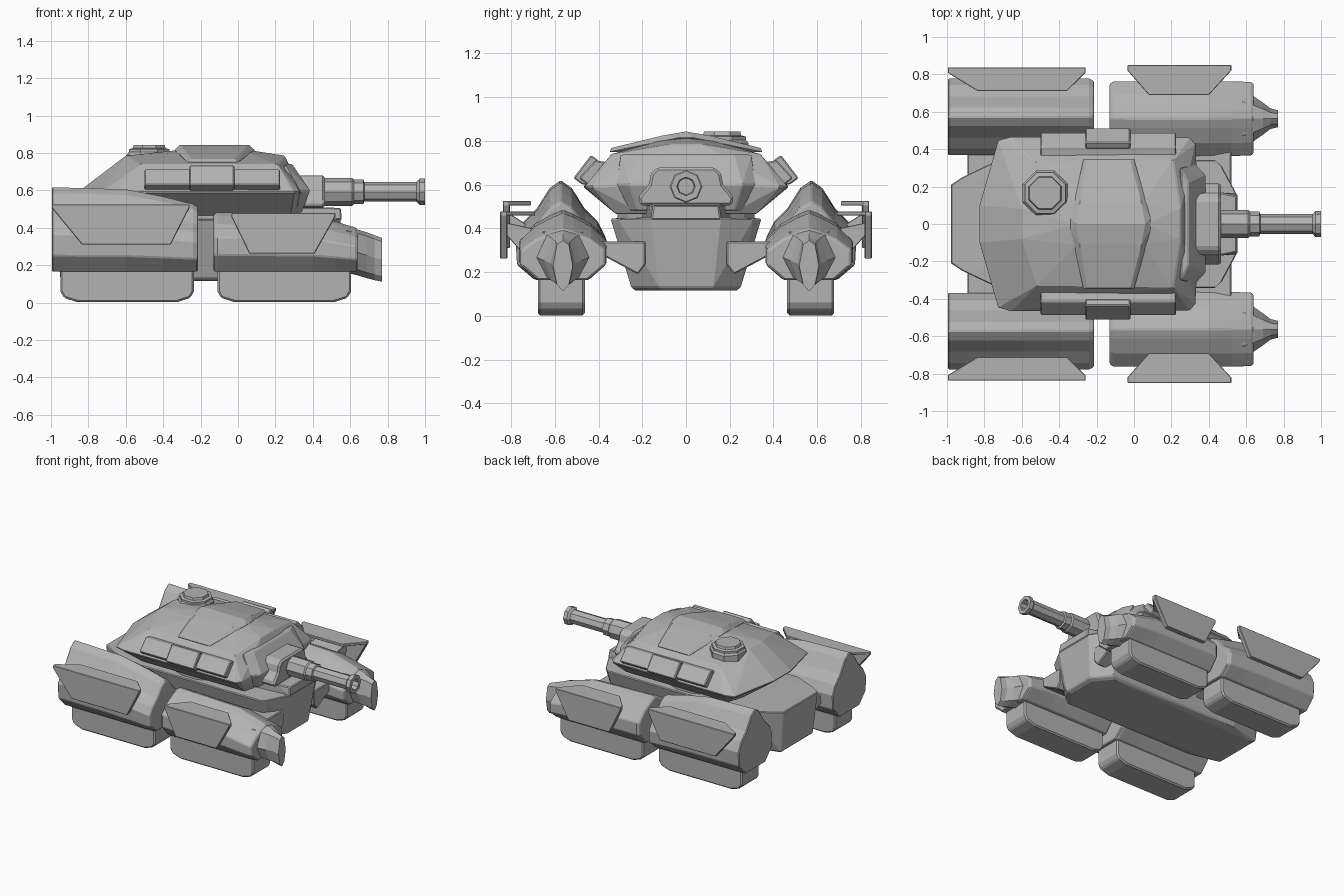
import bpy, bmesh, math

grey = bpy.data.materials.new("plain grey")
grey.diffuse_color = (0.45, 0.45, 0.45, 1)


def finish(name, bm, bevel=0.006):
    bmesh.ops.recalc_face_normals(bm, faces=bm.faces[:])
    me = bpy.data.meshes.new(name)
    bm.to_mesh(me)
    bm.free()
    me.materials.append(grey)
    ob = bpy.data.objects.new(name, me)
    bpy.context.collection.objects.link(ob)
    if bevel:
        m = ob.modifiers.new("edge_bevel", 'BEVEL')
        m.width, m.segments = bevel, 1
        m.limit_method, m.angle_limit = 'ANGLE', math.radians(35)
    return ob


def loft(name, rings, bevel=0.006):
    bm = bmesh.new()
    vs = [[bm.verts.new(p) for p in r] for r in rings]
    n = len(vs[0])
    for a, b in zip(vs, vs[1:]):
        for i in range(n):
            j = (i + 1) % n
            bm.faces.new((a[i], a[j], b[j], b[i]))
    bm.faces.new(vs[0][::-1])
    bm.faces.new(vs[-1])
    return finish(name, bm, bevel)


def prism(name, pts, axis, lo, hi, bevel=0.006):
    put = {'x': lambda p, t: (t, p[0], p[1]),
           'y': lambda p, t: (p[0], t, p[1]),
           'z': lambda p, t: (p[0], p[1], t)}[axis]
    return loft(name, [[put(p, t) for p in pts] for t in (lo, hi)], bevel)


def hull(name, half, bevel=0.006):
    """Convex solid from points on the +y side, mirrored in y."""
    bm = bmesh.new()
    for x, y, z in half:
        bm.verts.new((x, y, z))
        if y:
            bm.verts.new((x, -y, z))
    r = bmesh.ops.convex_hull(bm, input=bm.verts[:])
    dead = [v for v in set(r["geom_interior"] + r["geom_unused"])
            if isinstance(v, bmesh.types.BMVert)]
    bmesh.ops.delete(bm, geom=dead, context='VERTS')
    bmesh.ops.dissolve_limit(bm, angle_limit=math.radians(2),
                             verts=bm.verts[:], edges=bm.edges[:])
    return finish(name, bm, bevel)


def lathe_x(name, profile, zc, sides=8):
    return loft(name, [[(x, r * math.cos(i * math.tau / sides),
                         zc + r * math.sin(i * math.tau / sides))
                        for i in range(sides)] for x, r in profile], 0)


def disc(name, cx, cy, tiers, sides=8):
    return loft(name, [[(cx + r * math.cos((i + .5) * math.tau / sides),
                         cy + r * math.sin((i + .5) * math.tau / sides), z)
                        for i in range(sides)] for r, z in tiers], 0)


def pod(name, cy, half, sections):
    """Armoured pod: half profile (dy, z), sections (x, width, height)."""
    full = half + [(-d, z) for d, z in half[::-1] if d]
    return loft(name, [[(x, cy + d * w, 0.165 + (z - 0.165) * k) for d, z in full]
                       for x, w, k in sections])


# hull body
hull("hull", [(-0.98, 0.21, 0.45), (-0.92, 0.25, 0.45), (-0.72, 0.345, 0.445),
              (0.43, 0.345, 0.445), (0.47, 0.31, 0.445), (0.55, 0.16, 0.45),
              (-0.95, 0.19, 0.13), (-0.7, 0.25, 0.13), (0.40, 0.25, 0.13),
              (0.51, 0.125, 0.13), (-0.9, 0.18, 0.115), (0.48, 0.11, 0.115),
              (0.38, 0.23, 0.115)])
hull("front_deck", [(0.1, 0.2, 0.43), (0.1, 0.2, 0.51), (0.45, 0.17, 0.51),
                    (0.55, 0.15, 0.505), (0.555, 0.16, 0.44)])
disc("turret_ring", -0.2, 0, [(0.32, 0.42), (0.32, 0.5)], 16)

# turret shell, roof plate, face shield
hull("turret", [(-0.83, 0.1, 0.61), (-0.73, 0.45, 0.59), (-0.66, 0.47, 0.59),
                (0.30, 0.465, 0.59), (0.33, 0.43, 0.59), (0.34, 0.2, 0.6),
                (-0.60, 0.08, 0.785), (-0.52, 0.33, 0.74), (0.21, 0.34, 0.74),
                (0.25, 0.08, 0.785), (-0.32, 0, 0.815), (0.06, 0, 0.815),
                (-0.3, 0.11, 0.803), (0.05, 0.11, 0.803),
                (-0.62, 0.2, 0.465), (-0.58, 0.32, 0.465),
                (0.28, 0.32, 0.465), (0.31, 0.2, 0.465)])
hull("roof_plate", [(-0.27, 0.35, 0.75), (0, 0.35, 0.75), (0.09, 0.03, 0.815),
                    (-0.34, 0.03, 0.815), (-0.31, 0, 0.843), (0.06, 0, 0.843),
                    (-0.29, 0.11, 0.824), (0.04, 0.11, 0.824),
                    (-0.25, 0.34, 0.768), (-0.02, 0.34, 0.768)], 0.003)
hull("face_shield", [(0.25, 0.3, 0.74), (0.29, 0.22, 0.74), (0.385, 0.26, 0.60),
                     (0.33, 0.32, 0.60), (0.34, 0.22, 0.48), (0.28, 0.29, 0.48),
                     (0.2, 0.2, 0.6)])
disc("hatch", -0.475, 0.165, [(0.13, 0.73), (0.13, 0.79), (0.118, 0.805),
                              (0.118, 0.82), (0.095, 0.825), (0.09, 0.842)])

# gun mount and barrel
mount = [(0.21, 0.505), (0.22, 0.54), (0.17, 0.60), (0.16, 0.65), (0.13, 0.68)]
prism("gun_mount", mount + [(-y, z) for y, z in mount[::-1]], 'x', 0.32, 0.465, 0.012)
lathe_x("gun_barrel", [(0.4, 0.075), (0.61, 0.075), (0.62, 0.066), (0.67, 0.066),
                       (0.675, 0.053), (0.955, 0.053), (0.97, 0.07), (1.0, 0.07),
                       (1.0, 0.042), (0.9, 0.038)], 0.592)

front_half = [(0, 0.485), (0.05, 0.465), (0.13, 0.42), (0.2, 0.35),
              (0.2, 0.255), (0.12, 0.165)]
rear_half = [(0, 0.62), (0.05, 0.585), (0.11, 0.49), (0.17, 0.43),
             (0.205, 0.36), (0.2, 0.25), (0.12, 0.165)]
# skirt data: name, outer y, inner y, top x range, bottom x range, flap x range, z top, z bottom
skirts = [("front", 0.85, 0.69, (-0.035, 0.52), (0.06, 0.41), (0.08, 0.40), 0.478, 0.262),
          ("rear", 0.838, 0.71, (-0.995, -0.26), (-0.835, -0.36), (-0.835, -0.36), 0.525, 0.31)]

for s, side in ((1, "left"), (-1, "right")):
    # track pods
    pod(f"front_pod_{side}", s * 0.563, front_half,
        [(-0.13, 0.93, 0.96), (-0.11, 1, 1), (0.40, 1, 0.95), (0.52, 1, 0.84),
         (0.625, 0.98, 0.74), (0.64, 0.93, 0.71)])
    pod(f"rear_pod_{side}", s * 0.573, rear_half,
        [(-0.995, 1, 1), (-0.6, 1, 0.975), (-0.4, 1, 0.89),
         (-0.24, 1, 0.80), (-0.215, 0.94, 0.77)])
    # pod nose, flaring back into the pod
    loft(f"pod_nose_{side}",
         [[(x, s * 0.563 + d, z) for d, z in
           ((0, t), (w * .6, t - .02), (w, (t + b) / 2), (w * .6, b + .03),
            (0, b), (-w * .6, b + .03), (-w, (t + b) / 2), (-w * .6, t - .02))]
          for x, w, t, b in ((0.58, 0.15, 0.405, 0.16), (0.64, 0.12, 0.39, 0.145),
                             (0.69, 0.085, 0.375, 0.13), (0.73, 0.055, 0.36, 0.12),
                             (0.77, 0.045, 0.345, 0.112))], 0)

    for end, x0, x1 in (("front", -0.11, 0.605), ("rear", -0.95, -0.235)):
        # tracks with rounded lower corners
        prism(f"{end}_track_{side}",
              [(x0, 0.2), (x0, 0.06), (x0 + .02, 0.025), (x0 + .09, 0.002),
               (x1 - .09, 0.002), (x1 - .02, 0.025), (x1, 0.06), (x1, 0.2)],
              'y', s * 0.463, s * 0.677, 0.01)
    for end, x0, x1 in (("front", 0.0, 0.52), ("rear", -0.89, -0.33)):
        # suspension arms
        prism(f"{end}_arm_{side}",
              [(s * y, z) for y, z in ((0.185, 0.34), (0.42, 0.34), (0.42, 0.29),
                                       (0.36, 0.265), (0.22, 0.19), (0.185, 0.235))],
              'x', x0, x1)

    for end, yo, yi, top, low, flap, zt, zb in skirts:
        # side skirts: hanging panel, top flap and brackets
        prism(f"{end}_skirt_{side}",
              [(top[0], zt), (top[1], zt), (top[1], zt - .02), (low[1], zb),
               (low[0], zb), (top[0], zt - .02)],
              'y', s * (yo - 0.033), s * yo, 0.004)
        prism(f"{end}_flap_{side}",
              [(top[0], s * yo), (top[1], s * yo), (top[1], s * (yo - .03)),
               (flap[1], s * yi), (flap[0], s * yi), (top[0], s * (yo - .03))],
              'z', zt - 0.02, zt, 0.003)
        mid = sum(low) / 2
        prism(f"{end}_bracket_{side}",
              [(s * y, z) for y, z in ((0.70, 0.30), (0.70, 0.40), (yo - .02, zt - .05),
                                       (yo - .02, zt - .10), (0.76, 0.30))],
              'x', mid - 0.12, mid + 0.12, 0.003)

    # turret cheek boxes
    prism(f"cheek_box_{side}", [(s * y, z) for y, z in
          ((0.43, 0.60), (0.455, 0.603), (0.49, 0.63), (0.415, 0.712), (0.35, 0.70))],
          'x', -0.5, 0.225)
    prism(f"cheek_hatch_{side}", [(s * y, z) for y, z in
          ((0.44, 0.60), (0.475, 0.60), (0.515, 0.63), (0.435, 0.735), (0.40, 0.712))],
          'x', -0.26, -0.02)
